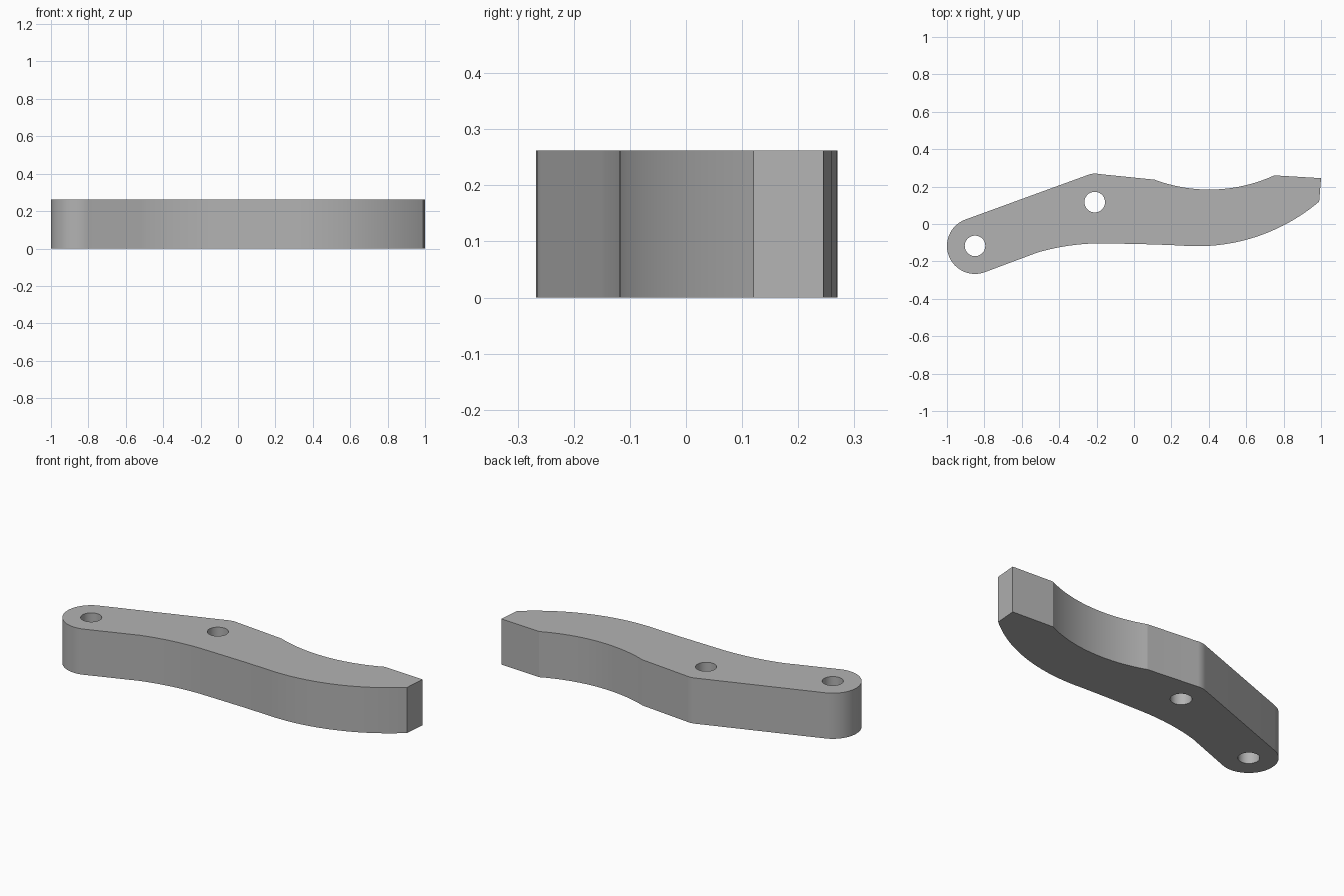
import bpy, bmesh
from math import cos, sin, pi, radians, atan2

if "Cube" in bpy.data.objects:
    bpy.data.objects.remove(bpy.data.objects["Cube"], do_unlink=True)

HEIGHT = 0.262
BOSS = (-0.85, -0.117)
BOSS_R = 0.15
HOLES = [BOSS, (-0.21, 0.117)]
HOLE_R = 0.055


def arc(centre, radius, start, end, steps):
    """Points on a circular arc, angles in radians."""
    angles = [start + (end - start) * i / steps for i in range(steps + 1)]
    return [(centre[0] + radius * cos(a), centre[1] + radius * sin(a)) for a in angles]


def arc_through(a, b, c, steps):
    """Arc from a to c passing b."""
    d = 2 * (a[0] * (b[1] - c[1]) + b[0] * (c[1] - a[1]) + c[0] * (a[1] - b[1]))
    sa, sb, sc = (p[0] ** 2 + p[1] ** 2 for p in (a, b, c))
    x = (sa * (b[1] - c[1]) + sb * (c[1] - a[1]) + sc * (a[1] - b[1])) / d
    y = (sa * (c[0] - b[0]) + sb * (a[0] - c[0]) + sc * (b[0] - a[0])) / d
    start, end = (atan2(p[1] - y, p[0] - x) for p in (a, c))
    sweep = (end - start + pi) % (2 * pi) - pi
    radius = ((a[0] - x) ** 2 + (a[1] - y) ** 2) ** 0.5
    return arc((x, y), radius, start, start + sweep, steps)


# Outline, counter-clockwise from the top of the rounded boss
outline = arc(BOSS, BOSS_R, radians(109.6), radians(290), 30)
# Underside: shallow hump, then the sweeping belly up to the tip
outline += arc_through((-0.515, -0.152), (-0.325, -0.113), (-0.12, -0.104), 12)
outline += [(0.1, -0.109)]
outline += arc_through((0.25, -0.115), (0.8, -0.007), (0.99, 0.12), 24)
# Blunt tip, hollow back and softened shoulder
outline += [(1.0, 0.245)]
outline += arc_through((0.75, 0.26), (0.4, 0.184), (0.11, 0.237), 20)
outline += arc_through((-0.185, 0.267), (-0.22, 0.269), (-0.25, 0.261), 6)

# Lever body: filled outline with two pin holes, extruded upward
bm = bmesh.new()
loops = [outline] + [arc(h, HOLE_R, 0, 2 * pi, 40)[:-1] for h in HOLES]
edges = []
for loop in loops:
    verts = [bm.verts.new((x, y, 0)) for x, y in loop]
    edges += [bm.edges.new((v, verts[i - 1])) for i, v in enumerate(verts)]
bmesh.ops.triangle_fill(bm, edges=edges, use_beauty=True, normal=(0, 0, 1))
base = bm.faces[:]
top = bmesh.ops.extrude_face_region(bm, geom=base, use_keep_orig=True)["geom"]
bmesh.ops.translate(bm, vec=(0, 0, HEIGHT),
                    verts=[g for g in top if isinstance(g, bmesh.types.BMVert)])
bmesh.ops.recalc_face_normals(bm, faces=bm.faces[:])
mesh = bpy.data.meshes.new("lever_body")
bm.to_mesh(mesh)
bm.free()

lever = bpy.data.objects.new("lever_body", mesh)
bpy.context.collection.objects.link(lever)

# Plain grey finish
grey = bpy.data.materials.new("plain_grey")
grey.use_nodes = True
colour = (0.45, 0.45, 0.45, 1)
grey.diffuse_color = colour
grey.node_tree.nodes["Principled BSDF"].inputs["Base Color"].default_value = colour
mesh.materials.append(grey)

# Smooth curved walls, crisp corners
bpy.ops.object.select_all(action="DESELECT")
lever.select_set(True)
bpy.context.view_layer.objects.active = lever
bpy.ops.object.shade_smooth_by_angle(angle=radians(12))
